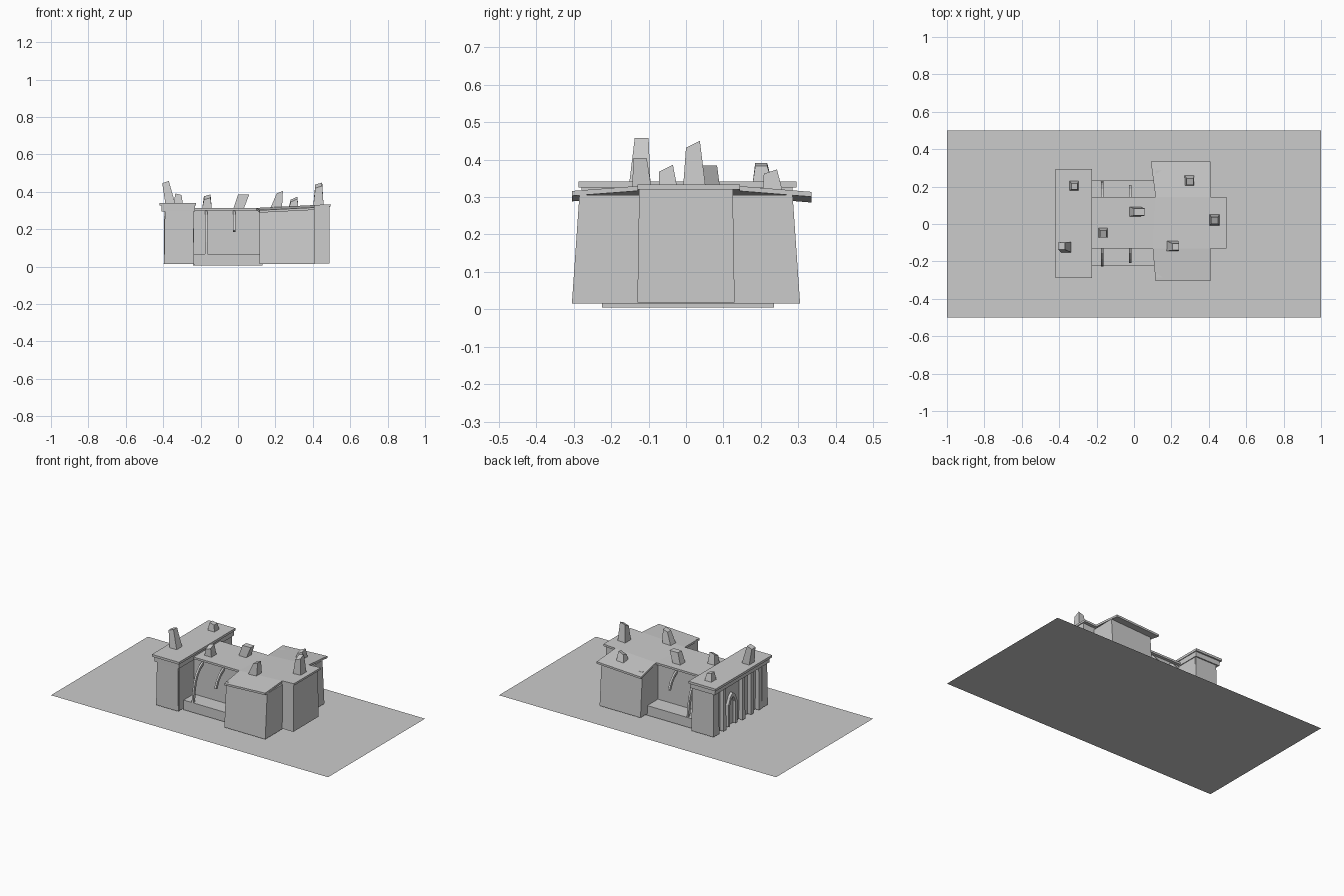
import bpy, bmesh
from mathutils import Vector

if "Cube" in bpy.data.objects:
    bpy.data.objects.remove(bpy.data.objects["Cube"])


def make(name, bm):
    bmesh.ops.recalc_face_normals(bm, faces=bm.faces)
    me = bpy.data.meshes.new(name)
    bm.to_mesh(me)
    bm.free()
    ob = bpy.data.objects.new(name, me)
    bpy.context.collection.objects.link(ob)
    return ob


def loft(name, bottom, top):
    """Closed solid between two matching rings."""
    bm = bmesh.new()
    a = [bm.verts.new(p) for p in bottom]
    b = [bm.verts.new(p) for p in top]
    n = len(a)
    bm.faces.new(a[::-1])
    bm.faces.new(b)
    for i in range(n):
        bm.faces.new((a[i], a[(i + 1) % n], b[(i + 1) % n], b[i]))
    return make(name, bm)


def rect(x0, x1, y0, y1, z):
    return [(x0, y0, z), (x1, y0, z), (x1, y1, z), (x0, y1, z)]


def box(name, x0, x1, y0, y1, z0, z1, tx=0.0, ty=0.0):
    """Box whose top is drawn in by tx and ty on each side."""
    return loft(name, rect(x0, x1, y0, y1, z0),
                rect(x0 + tx, x1 - tx, y0 + ty, y1 - ty, z1))


# Ground sheet
bm = bmesh.new()
bm.faces.new([bm.verts.new(p) for p in rect(-1, 1, -.5, .5, 0)])
make("ground_sheet", bm)

# Right-hand crossing block and its projecting end
box("crossing_block", .115, .41, -.305, .305, .015, .305, 0, .02)
box("end_block", .38, .49, -.13, .13, .018, .322, 0, .005)

# Hall and its plinth
box("hall_walls", -.24, .13, -.12, .125, .005, .302)
box("hall_plinth", -.235, .13, -.225, .235, .005, .068)

# One thin sagging roof over the hall and crossing
outline = [(-.23, -.13), (.10, -.13), (.115, -.305), (.41, -.305), (.41, -.13),
           (.495, -.13), (.495, .145), (.41, .145), (.41, .335), (.09, .335),
           (.115, .145), (-.23, .145)]


def roof_z(x, y):
    return .314 + .05 * max(0, x - .1) - .08 * max(0, abs(y) - .14)


bm = bmesh.new()
low, high = ([bm.verts.new((x, y, roof_z(x, y) - d)) for x, y in outline]
             for d in (.013, 0))
for ring in (low, high):
    for ids in ((0, 1, 10, 11), (2, 3, 4, 1), (1, 4, 7, 10), (4, 5, 6, 7), (10, 7, 8, 9)):
        bm.faces.new([ring[i] for i in ids])
for i in range(12):
    j = (i + 1) % 12
    bm.faces.new((low[i], low[j], high[j], high[i]))
make("hall_roof", bm)

# Left tower: recessed wall, solid ends, stepped cap
box("tower_wall", -.37, -.235, -.27, .27, .015, .30)
for s in (-1, 1):
    y0, y1 = sorted((s * .22, s * .28))
    box("tower_end", -.395, -.235, y0, y1, .015, .30, .004, .003)
box("tower_cornice", -.408, -.23, -.28, .285, .295, .328)
box("tower_cap", -.42, -.225, -.288, .295, .326, .341)

# Pilasters on the outer face
for y in (.165, -.03, -.12, -.20):
    box("pilaster", -.397, -.36, y - .015, y + .015, .015, .30, .003, .002)

# Pointed doorway surround
arch = [(.115, .015), (.115, .16), (.095, .205), (.07, .225), (.045, .205),
        (.025, .16), (.025, .015)]
inner = [(.098, .015), (.098, .155), (.085, .185), (.07, .20), (.055, .185),
         (.042, .155), (.042, .015)]
bm = bmesh.new()
rings = [[bm.verts.new((x, y, z)) for y, z in arch + inner[::-1]] for x in (-.388, -.365)]
n = len(arch)
for i in range(n - 1):
    for r in rings:
        bm.faces.new((r[i], r[i + 1], r[2 * n - 2 - i], r[2 * n - 1 - i]))
for i in range(2 * n):
    j = (i + 1) % (2 * n)
    bm.faces.new((rings[0][i], rings[0][j], rings[1][j], rings[1][i]))
make("doorway_arch", bm)


# Curved flying buttresses, the second of each pair broken short
def buttress(name, x, side, path):
    bm = bmesh.new()
    rings = []
    for i, (y, z) in enumerate(path):
        a, b = path[max(i - 1, 0)], path[min(i + 1, len(path) - 1)]
        t = Vector((b[0] - a[0], b[1] - a[1])).normalized() * .009
        rings.append([bm.verts.new((x + dx, side * (y + k * t.y), z - k * t.x))
                      for dx, k in ((-.006, -1), (.006, -1), (.006, 1), (-.006, 1))])
    for p, q in zip(rings, rings[1:]):
        for i in range(4):
            j = (i + 1) % 4
            bm.faces.new((p[i], p[j], q[j], q[i]))
    bm.faces.new(rings[0])
    bm.faces.new(rings[-1])
    make(name, bm)


curve = [(.115, .29), (.15, .27), (.18, .235), (.2, .19), (.212, .13), (.218, .065)]
for s in (-1, 1):
    buttress("buttress", -.17, s, curve)
    buttress("broken_buttress", -.02, s, curve[:4])


# Leaning roof stubs with slanted tops: base box, top box, heights at x/y sides
def stub(bx, by, tx, ty, z0, z, sx=0.0, sy=0.0):
    def top_z(u, v):
        return z + sx * u + sy * v
    top = [(tx[0], ty[0], top_z(-1, -1)), (tx[1], ty[0], top_z(1, -1)),
           (tx[1], ty[1], top_z(1, 1)), (tx[0], ty[1], top_z(-1, 1))]
    loft("roof_stub", rect(*bx, *by, z0), top)


stub((-.388, -.335), (-.152, -.095), (-.405, -.37), (-.137, -.1), .335, .452, .006)
stub((-.345, -.295), (.178, .232), (-.335, -.302), (.185, .217), .335, .387, -.004)
stub((-.192, -.14), (-.073, -.02), (-.182, -.147), (-.072, -.035), .308, .372, .005, .009)
stub((-.025, .03), (.04, .093), (.0, .06), (.045, .083), .308, .385)
stub((.172, .235), (-.145, -.09), (.207, .24), (-.14, -.105), .31, .398, .006)
stub((.27, .322), (.205, .26), (.282, .318), (.208, .243), .31, .36, .008, .006)
stub((.402, .458), (-.008, .053), (.413, .45), (.0, .037), .322, .435, .006, .009)
